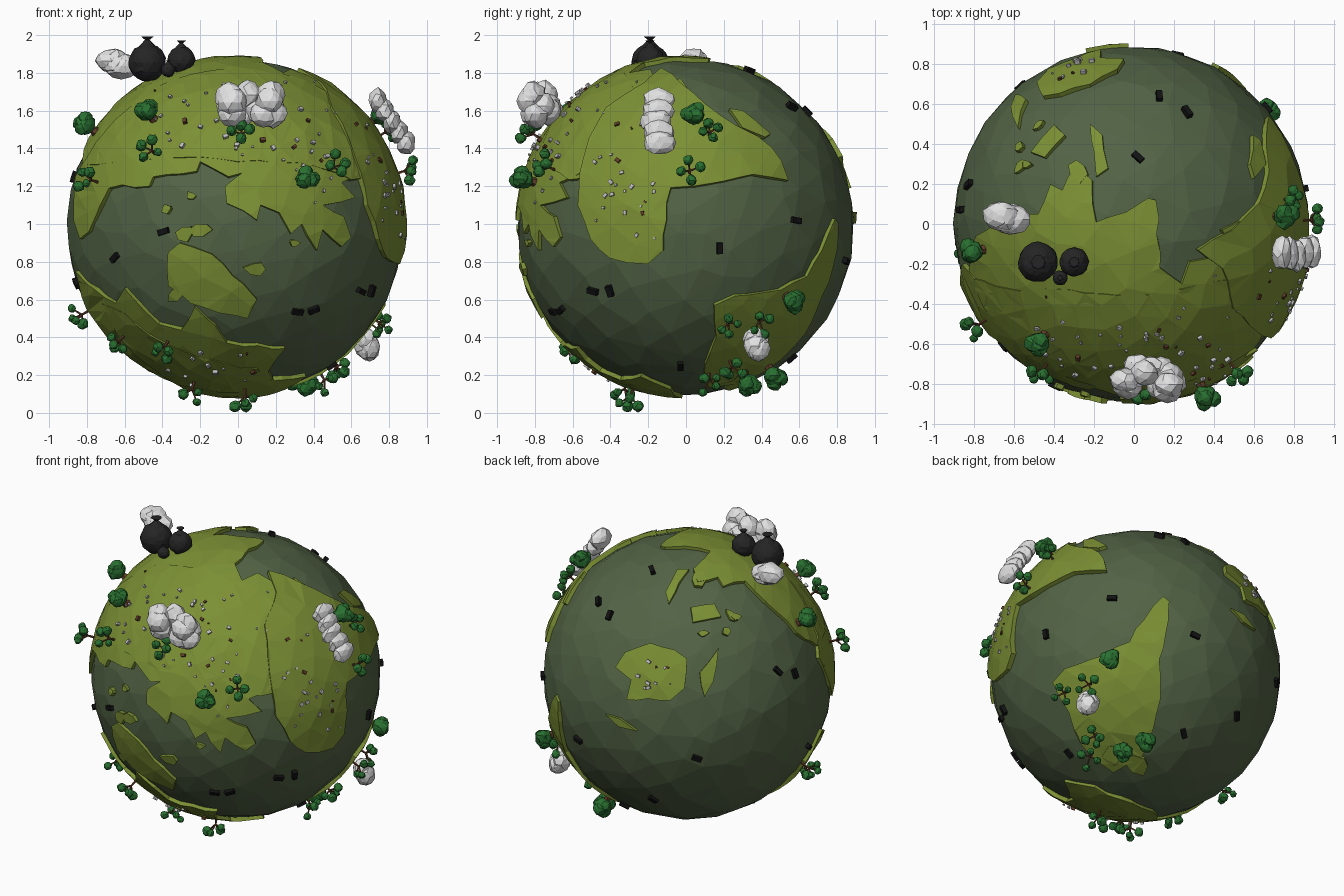
import bpy, bmesh, math, random
from mathutils import Vector, Matrix
from mathutils.geometry import delaunay_2d_cdt

random.seed(4)
cube = bpy.data.objects.get("Cube")
if cube:
    bpy.data.objects.remove(cube, do_unlink=True)

CENTRE = Vector((-.015, 0, .985))
SEA, LAND = .892, .908

# Directions used to place things: azimuth, elevation, centre offsets
FRONT = (-90, 0, -.015, .985)
RIGHT = (0, 0, 0, .985)
TOP = (-90, 90, -.015, 0)
BOTTOM = (-90, -90, -.015, 0)
BACK_LEFT = (135, 22, 0, 0)
BACK_RIGHT = (45, -22, 0, 0)


def material(name, r, g, b):
    m = bpy.data.materials.new(name)
    m.use_nodes = True
    m.diffuse_color = (r, g, b, 1)
    m.node_tree.nodes["Principled BSDF"].inputs["Base Color"].default_value = (r, g, b, 1)
    return m


sea_green = material("sea_green", .085, .125, .06)
grass = material("grass", .2, .28, .035)
leaf = material("leaf", .022, .16, .03)
bark = material("bark", .12, .045, .022)
cloud_white = material("cloud_white", .75, .75, .75)
bag_black = material("bag_black", .018, .018, .018)
litter_black = material("litter_black", .006, .006, .006)
litter_grey = material("litter_grey", .5, .5, .5)


def finish(bm, name, *mats):
    mesh = bpy.data.meshes.new(name)
    bm.to_mesh(mesh)
    bm.free()
    for m in mats:
        mesh.materials.append(m)
    ob = bpy.data.objects.new(name, mesh)
    bpy.context.scene.collection.objects.link(ob)
    return ob


def basis(view):
    a, e = math.radians(view[0]), math.radians(view[1])
    out = Vector((math.cos(e) * math.cos(a), math.cos(e) * math.sin(a), math.sin(e)))
    side = Vector((-math.sin(a), math.cos(a), 0))
    return side, out.cross(side), out


def on_globe(view, x, y, radius=LAND):
    """Unit direction from the globe centre for a flat position."""
    side, up, out = basis(view)
    p = Vector((x - view[2], y - view[3]))
    if p.length > radius * .99:
        p *= radius * .99 / p.length
    depth = math.sqrt(radius ** 2 - p.length_squared)
    return (side * p.x + up * p.y + out * depth).normalized()


def scatter(n, jitter):
    """Evenly spread directions with a little disorder."""
    pts = []
    for i in range(n):
        z = 1 - (2 * i + 1) / n
        a = i * math.pi * (3 - math.sqrt(5))
        r = math.sqrt(1 - z * z)
        noise = Vector([random.uniform(-jitter, jitter) for _ in "xyz"])
        pts.append((Vector((r * math.cos(a), r * math.sin(a), z)) + noise).normalized())
    return pts


# Faceted globe
bm = bmesh.new()
for d in scatter(330, .05):
    bm.verts.new(CENTRE + d * SEA)
bmesh.ops.convex_hull(bm, input=bm.verts)
finish(bm, "globe", sea_green)

GRID = scatter(520, .03)


def land(name, view, outline, lift=0):
    """Raised plate following the globe, with a cliff around its edge."""
    side, up, out = basis(view)
    ring = []
    dirs = [on_globe(view, *p) for p in outline]
    for a, b in zip(dirs, dirs[1:] + dirs[:1]):
        steps = max(1, round((a - b).length / .1))
        for i in range(steps):
            d = a.lerp(b, i / steps)
            if i:
                d += Vector([random.uniform(-.012, .012) for _ in "xyz"])
            ring.append(d.normalized())
    pts = ring + [d for d in GRID if d.dot(out) > .15]
    flat = [Vector((d.dot(side), d.dot(up))) for d in pts]
    res = delaunay_2d_cdt(flat, [], [list(range(len(ring)))], 1, 1e-5)
    bm = bmesh.new()
    verts = []
    for p in res[0]:
        depth = math.sqrt(max(0, 1 - p.length_squared))
        d = side * p.x + up * p.y + out * depth
        verts.append(bm.verts.new(CENTRE + d * (LAND + lift + random.uniform(-.003, .004))))
    for f in res[2]:
        bm.faces.new([verts[i] for i in f])
    bmesh.ops.delete(bm, geom=[v for v in bm.verts if not v.link_faces], context="VERTS")
    rim = [e for e in bm.edges if e.is_boundary]
    wall = bmesh.ops.extrude_edge_only(bm, edges=rim)["geom"]
    for v in wall:
        if isinstance(v, bmesh.types.BMVert):
            v.co = CENTRE + (v.co - CENTRE).normalized() * (SEA - .03)
    finish(bm, name, grass)


# Continents
land("north_land_front", FRONT, [
    (-.86, 1.25), (-.87, 1.02), (-.84, .92), (-.79, .96), (-.68, 1.19), (-.47, 1.2), (-.45, 1.25),
    (-.22, 1.28), (-.2, 1.33), (-.05, 1.25), (.02, 1.27), (-.07, 1.2), (-.06, 1.11), (.1, 1.02),
    (.12, 1.1), (.22, 1.06), (.28, .95), (.34, 1), (.42, .86), (.45, .97), (.55, .88), (.6, .93),
    (.56, 1.04), (.45, 1.1), (.62, 1.14), (.55, 1.22), (.63, 1.26), (.72, 1.4), (.6, 1.6),
    (.4, 1.74), (0, 1.82), (-.4, 1.74), (-.65, 1.55), (-.8, 1.35)])
land("north_land_top", TOP, [
    (-.83, -.25), (-.79, -.06), (-.62, .04), (-.48, .05), (-.42, .2), (-.36, .17), (-.29, .29),
    (-.21, .22), (-.19, .01), (-.04, .06), (.07, .13), (.11, .12), (.13, -.22), (.24, -.3),
    (.28, -.19), (.52, -.16), (.44, -.03), (.54, .02), (.7, .05), (.8, -.1), (.76, -.4),
    (.6, -.62), (.3, -.78), (0, -.84), (-.3, -.78), (-.55, -.65), (-.75, -.42)])
land("east_land", RIGHT, [
    (-.54, 1.35), (-.57, 1.1), (-.5, .92), (-.4, .82), (-.2, .79), (-.12, .86), (-.08, 1.19),
    (.05, 1.2), (.35, 1.26), (.54, 1.23), (.5, 1.33), (.38, 1.46), (.26, 1.52), (.1, 1.63),
    (-.03, 1.74), (-.13, 1.82), (-.22, 1.74), (-.42, 1.61)], .008)
land("southeast_land", RIGHT, [
    (.15, .57), (.26, .62), (.5, .65), (.64, .72), (.72, .86), (.79, 1.03), (.81, 1), (.8, .86),
    (.72, .62), (.63, .42), (.5, .28), (.33, .17), (.12, .13), (.1, .25), (.16, .4)])
land("south_land_front", FRONT, [
    (-.86, .75), (-.8, .68), (-.65, .58), (-.6, .66), (-.5, .55), (-.42, .47), (-.3, .44),
    (-.23, .56), (-.12, .46), (-.06, .37), (.25, .34), (.16, .22), (.2, .13), (-.1, .11),
    (-.4, .18), (-.65, .36), (-.8, .55)])
land("south_land_under", BOTTOM, [
    (-.6, .52), (-.3, .56), (.1, .5), (.16, .36), (.36, .24), (.25, .08), (0, .02), (-.2, .05),
    (-.35, .2), (-.6, .32), (-.72, .4)])
land("middle_island", FRONT, [
    (-.37, .85), (-.31, .9), (-.14, .84), (.03, .68), (.1, .6), (.05, .5), (-.1, .53),
    (-.25, .58), (-.37, .67)])
land("back_island", BACK_LEFT, [
    (-.56, .12), (-.5, .21), (-.35, .26), (-.21, .21), (-.14, .15), (-.17, -.03), (-.26, -.1),
    (-.39, -.08), (-.51, -.08), (-.48, .04)])
land("back_strip", BACK_LEFT, [(-.05, -.09), (-.07, .06), (.06, .2), (.01, 0)])
land("back_block", BACK_LEFT, [(-.08, .46), (.07, .47), (.1, .39), (-.08, .37)])
land("east_strip", RIGHT, [(.23, 1.61), (.3, 1.6), (.45, 1.48), (.42, 1.46), (.3, 1.51)])
land("polar_strip", TOP, [(-.22, .5), (-.16, .45), (-.13, .28), (-.19, .24), (-.2, .36)])
land("back_sliver", BACK_LEFT, [(-.63, -.17), (-.55, -.2), (-.46, -.28), (-.56, -.25)])

# Islets
islets = [(FRONT, -.28, .95, .05), (FRONT, -.2, .97, .05), (FRONT, .1, .76, .06),
          (FRONT, -.38, 1.08, .03), (FRONT, -.25, 1.15, .03), (FRONT, .3, .9, .03),
          (FRONT, -.33, .62, .05), (BACK_LEFT, -.02, .3, .03), (BACK_LEFT, .12, .3, .03),
          (BACK_LEFT, .2, .38, .03), (TOP, -.55, .3, .03), (BACK_RIGHT, -.1, -.6, .07),
          (BACK_RIGHT, .05, -.66, .07), (BACK_LEFT, 0, .62, .06)]
for view, x, y, s in islets:
    land("islet", view, [(x + s * math.cos(k) * random.uniform(.6, 1.3),
                          y + s * math.sin(k) * random.uniform(.5, 1)) for k in range(6)])


def blob(bm, pos, size, mat=0, rough=.12, detail=2):
    """Lumpy faceted ball; size is a radius or three radii."""
    size = Vector(size) if isinstance(size, tuple) else Vector((size,) * 3)
    vs = bmesh.ops.create_icosphere(bm, subdivisions=detail, radius=1)["verts"]
    for v in vs:
        v.co = Vector(pos) + v.co * size * random.uniform(1 - rough, 1 + rough)
        for f in v.link_faces:
            f.material_index = mat


def limb(bm, a, b, r1, r2, sides=5):
    m = Matrix.Translation((a + b) / 2) @ (b - a).to_track_quat("Z", "Y").to_matrix().to_4x4()
    bmesh.ops.create_cone(bm, cap_ends=True, segments=sides, radius1=r1, radius2=r2,
                          depth=(b - a).length, matrix=m)


def tree(view, x, y, big):
    n = on_globe(view, x, y, .975)
    root, fork = CENTRE + n * .89, CENTRE + n * .945
    side = n.orthogonal().normalized()
    bm = bmesh.new()
    if big:
        limb(bm, root, CENTRE + n * .96, .03, .012, 6)
        blob(bm, CENTRE + n * .975, .055, 1)
        for k in range(3):
            d = Matrix.Rotation(k * 2.1, 3, n) @ side
            blob(bm, CENTRE + n * random.uniform(.97, 1) + d * .026, .042, 1)
    else:
        limb(bm, root, fork, .009, .006)
        turn = random.random() * 6
        for k in range(4):
            d = Matrix.Rotation(turn + k * 1.6, 3, n) @ side
            tip = fork + d * random.uniform(.04, .06) + n * random.uniform(.01, .06)
            limb(bm, fork, tip, .006, .004)
            blob(bm, tip, random.uniform(.021, .031), 1)
    finish(bm, "big_tree" if big else "branching_tree", bark, leaf)


# Trees
for x, z in [(-.83, 1.54), (-.48, 1.6), (.36, 1.24)]:
    tree(FRONT, x, z, True)
for x, z in [(-.47, 1.4), (.02, 1.49), (-.8, 1.24), (.52, 1.31), (-.86, .5), (-.65, .36),
             (-.4, .33), (-.25, .1), (.04, .06)]:
    tree(FRONT, x, z, False)
for y, z in [(.04, 1.58), (.57, .59), (.33, .15), (.47, .19)]:
    tree(RIGHT, y, z, True)
for y, z in [(.02, 1.29), (.13, 1.5), (.23, .46), (.4, .47), (.13, .15), (.25, .22)]:
    tree(RIGHT, y, z, False)


# Clouds
def cloud(name, pos, size, lumps, reach):
    bm = bmesh.new()
    for _ in range(lumps):
        off = Vector([random.uniform(-1, 1) * r for r in reach])
        blob(bm, Vector(pos) + off, size, 0, .1)
    finish(bm, name, cloud_white)


cloud("front_cloud", (.06, -.77, 1.63), (.075, .065, .075), 13, (.13, .06, .055))
cloud("top_cloud", (-.63, .03, 1.85), (.085, .075, .065), 5, (.05, .02, .02))
cloud("low_cloud", (.68, .37, .36), (.055, .06, .065), 5, (.02, .025, .03))
bm = bmesh.new()
for t in range(5):
    blob(bm, (.89 - t * .037, -.15 + random.uniform(-.01, .01), 1.43 + t * .056),
         (.05, .085, .065), 0, .1)
finish(bm, "east_cloud", cloud_white)

# Tied black sacks
for x, y, z, r in [(-.48, -.19, 1.855, .1), (-.3, -.19, 1.87, .073), (-.37, -.27, 1.815, .037)]:
    bm = bmesh.new()
    blob(bm, (x, y, z), (r, r, r * .98), 0, .04, 3)
    p, up = Vector((x, y, z)), Vector((0, 0, r))
    limb(bm, p + up * .75, p + up * 1.2, r * .55, r * .12, 8)
    limb(bm, p + up * 1.18, p + up * 1.38, r * .1, r * .35, 7)
    finish(bm, "sack", bag_black)


# Litter
def scrap(bm, n, size, mat, radius):
    spin = Matrix.Rotation(random.random() * 6, 4, "Z")
    m = (Matrix.Translation(CENTRE + n * radius) @ n.to_track_quat("Z", "Y").to_matrix().to_4x4()
         @ spin @ Matrix.Diagonal((*size, 1)))
    for v in bmesh.ops.create_cube(bm, size=1, matrix=m)["verts"]:
        for f in v.link_faces:
            f.material_index = mat


bm = bmesh.new()
floating = {FRONT: [(-.4, .96), (-.66, .82), (.32, .53), (.66, .64)],
            RIGHT: [(.59, 1.02), (.18, .87), (-.41, .64), (-.67, .54), (-.03, .24)],
            TOP: [(.02, .34), (-.84, .2), (.27, .57)],
            BACK_LEFT: [(.56, 0), (-.1, -.48), (.67, -.48), (-.56, .44)],
            BACK_RIGHT: [(.44, .12), (.34, -.48), (.66, -.36)]}
for view, spots in floating.items():
    for x, y in spots:
        scrap(bm, on_globe(view, x, y), (.03, .06, .03), 0, .895)
finish(bm, "floating_litter", litter_black)

bm = bmesh.new()
fields = [(FRONT, -.5, .5, 1.35, 1.75, 45), (RIGHT, -.5, -.15, .9, 1.6, 25),
          (FRONT, .2, .5, 1.1, 1.4, 12), (FRONT, -.4, .1, .15, .33, 12),
          (BACK_LEFT, -.45, -.22, -.02, .17, 10)]
for view, x0, x1, y0, y1, count in fields:
    for i in range(count):
        s = random.uniform(.008, .02)
        n = on_globe(view, random.uniform(x0, x1), random.uniform(y0, y1))
        scrap(bm, n, (s, s * 1.4, s), 1 if i % 6 == 0 else 0, .915)
finish(bm, "scattered_litter", litter_grey, bark)
